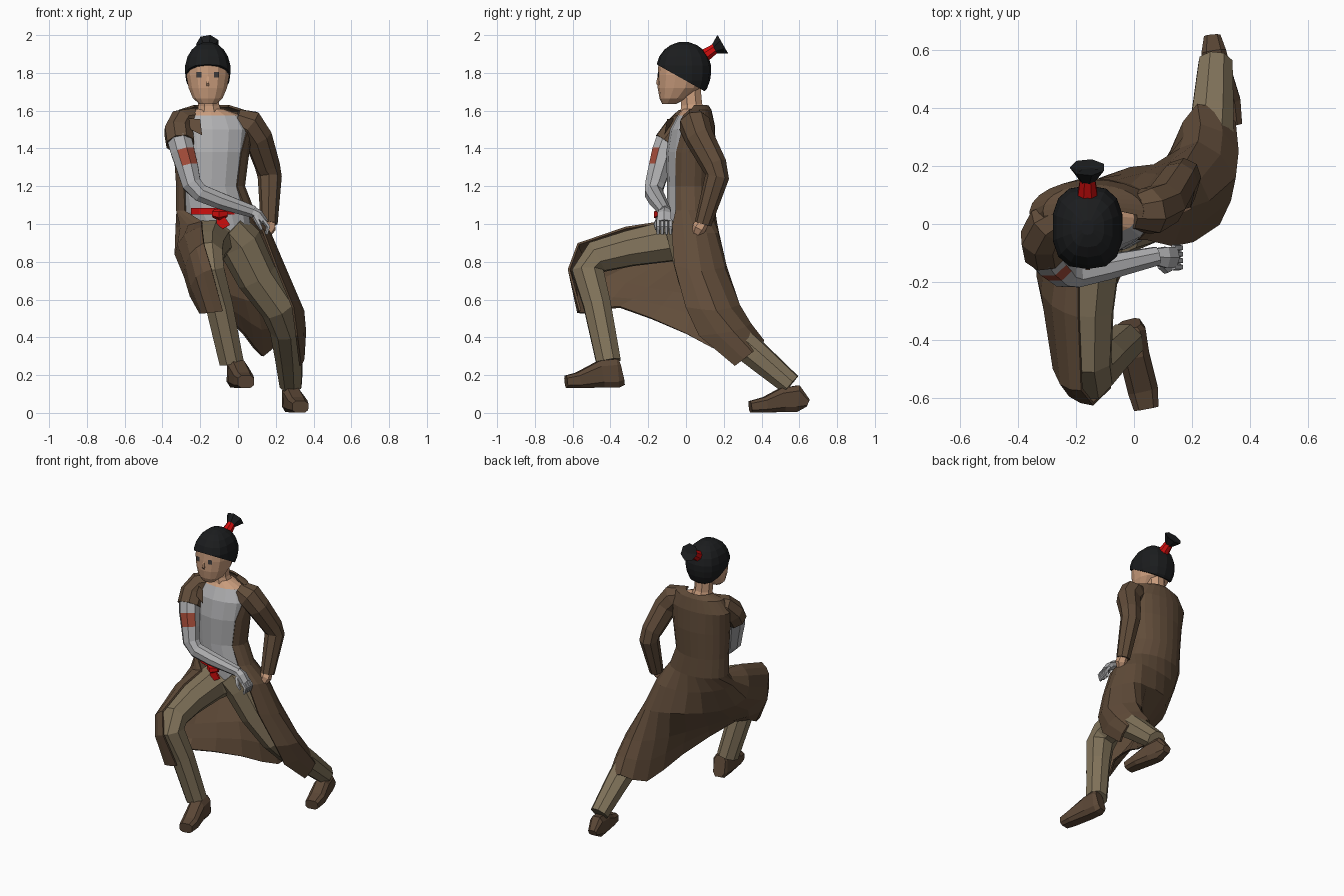
import bpy, bmesh, math
from mathutils import Vector as V

def mat(name, r, g, b):
    m = bpy.data.materials.new(name)
    m.diffuse_color = (r, g, b, 1)
    return m

COAT = mat("coat brown", .12, .073, .042)
PANTS = mat("trouser khaki", .225, .175, .105)
SKIN = mat("skin", .58, .33, .2)
SHIRT = mat("shirt grey", .43, .43, .44)
HAIR = mat("hair black", .011, .012, .013)
RED = mat("sash red", .62, .004, .004)
PATCH = mat("patch rust", .36, .07, .04)
BOOT = mat("boot brown", .105, .063, .037)
EYE = mat("eye dark", .05, .045, .045)

def skin(name, rings, material, closed=True, caps=True):
    """Join rows of points with quads."""
    bm = bmesh.new()
    rows = [[bm.verts.new(p) for p in r] for r in rings]
    n = len(rows[0])
    for a, b in zip(rows, rows[1:]):
        for i in range(n if closed else n - 1):
            j = (i + 1) % n
            bm.faces.new((a[i], a[j], b[j], b[i]))
    if closed and caps:
        bm.faces.new(rows[0])
        bm.faces.new(rows[-1])
    bmesh.ops.recalc_face_normals(bm, faces=bm.faces)
    me = bpy.data.meshes.new(name)
    bm.to_mesh(me)
    bm.free()
    ob = bpy.data.objects.new(name, me)
    bpy.context.collection.objects.link(ob)
    me.materials.append(material)
    return ob

def paint(ob, material, rule):
    ob.data.materials.append(material)
    k = len(ob.data.materials) - 1
    for p in ob.data.polygons:
        if rule(p.center, p.normal):
            p.material_index = k

def tube(name, pts, material, n=8, boxy=1.0):
    """Points are (x, y, z, radius) or (x, y, z, width radius, height radius)."""
    P = [V(p[:3]) for p in pts]
    rings, u = [], None
    for i, p in enumerate(pts):
        t = (P[min(i + 1, len(P) - 1)] - P[max(i - 1, 0)]).normalized()
        if u is None:
            u = t.cross(V((0, 0, 1)) if abs(t.z) < .8 else V((0, 1, 0)))
        u = (u - t * u.dot(t)).normalized()
        v = u.cross(t)
        ring = []
        for k in range(n):
            a = 2 * math.pi * (k + .5) / n
            c, s = [math.copysign(abs(f) ** boxy, f) for f in (math.cos(a), math.sin(a))]
            ring.append(P[i] + u * c * p[3] + v * s * p[-1])
        rings.append(ring)
    return skin(name, rings, material)

def stack(name, levels, material, n=12, boxy=1.0):
    """Levels are (z, cx, cy, rx, ry)."""
    rings = []
    for z, cx, cy, rx, ry in levels:
        ring = []
        for k in range(n):
            a = 2 * math.pi * (k + .5) / n
            c, s = [math.copysign(abs(f) ** boxy, f) for f in (math.cos(a), math.sin(a))]
            ring.append((cx + rx * c, cy + ry * s, z))
        rings.append(ring)
    return skin(name, rings, material)

# Shirt, with bare skin at the neckline
shirt = stack("shirt", [(.93, -.07, .01, .14, .1), (1.06, -.11, .02, .175, .12),
    (1.2, -.14, .02, .165, .12), (1.38, -.135, .02, .185, .125), (1.5, -.135, .025, .2, .11),
    (1.575, -.14, .04, .16, .085), (1.61, -.15, .04, .07, .06)], SHIRT, 14)
paint(shirt, SKIN, lambda c, n: c.z > 1.575)

# Coat: upper part from ellipses open at the front, skirt draped from leg to leg
def smooth_row(pts):
    q = [V(p) for p in pts]
    q = [2 * q[0] - q[1]] + q + [2 * q[-1] - q[-2]]
    out = []
    for i in range(1, len(q) - 2):
        out += [q[i], (9 * (q[i] + q[i + 1]) - q[i - 1] - q[i + 2]) / 16]
    return out + [q[-2]]

rows = []
for z, cx, cy, rx, ry, a0 in [(1.625, -.14, .05, .09, .065, 85), (1.6, -.14, .045, .17, .085, 78),
        (1.52, -.14, .037, .215, .11, 64), (1.38, -.14, .027, .195, .125, 52),
        (1.2, -.145, .025, .178, .12, 50), (1.07, -.12, .025, .203, .125, 52)]:
    angles = [math.radians(a0 + (360 - 2 * a0) * k / 16) for k in range(17)]
    rows.append([(cx - rx * math.sin(a), cy - ry * math.cos(a), z) for a in angles])
hips = [(-.19, -.13, 1.01), (-.26, -.12, .99), (-.325, -.04, .98), (-.265, .08, .97), (-.12, .15, .95),
        (.03, .17, .95), (.11, .15, .95), (.17, .05, .95), (.13, -.075, .97)]
thigh = [(-.19, -.32, .98), (-.28, -.28, .94), (-.33, -.18, .84), (-.26, -.01, .8), (-.1, .16, .8),
         (.07, .2, .78), (.17, .2, .77), (.255, .08, .75), (.2, -.06, .78)]
knee = [(-.18, -.57, .895), (-.25, -.55, .84), (-.28, -.42, .72), (-.2, -.2, .66), (-.04, .06, .62),
        (.1, .2, .58), (.22, .28, .57), (.345, .16, .54), (.29, .0, .56)]
shin = [(-.14, -.62, .76), (-.22, -.59, .72), (-.25, -.46, .62), (-.16, -.28, .6), (0, .03, .52),
        (.12, .22, .44), (.23, .34, .47), (.355, .25, .43), (.31, .07, .41)]
hem = [(-.08, -.56, .54), (-.16, -.57, .53), (-.2, -.48, .53), (-.13, -.35, .56), (.03, 0, .42),
       (.13, .25, .3), (.22, .41, .38), (.345, .35, .32), (.33, .26, .25)]
rows += [smooth_row(r) for r in (hips, thigh, knee, shin, hem)]
coat = skin("long_coat", rows, COAT, closed=False)
sol = coat.modifiers.new("thickness", 'SOLIDIFY')
sol.thickness, sol.offset = .012, 0
# Turned-over lapel
skin("lapel", [[(-.27, -.06, 1.56), (-.2, -.1, 1.555)], [(-.25, -.1, 1.5), (-.19, -.115, 1.47)]],
     COAT, closed=False)

# Trousers
tube("front_trouser_leg", [(-.1, .05, .94, .12), (-.15, -.08, .91, .115), (-.165, -.3, .87, .1),
    (-.165, -.47, .825, .092), (-.155, -.52, .75, .09), (-.1, -.47, .57, .078),
    (-.035, -.41, .27, .07)], PANTS)
tube("back_trouser_leg", [(-.06, 0, .98, .11), (.01, .03, .9, .12), (.1, .065, .72, .11),
    (.215, .11, .56, .1), (.255, .2, .45, .09), (.27, .38, .3, .077), (.28, .555, .15, .062)], PANTS)

# Boots
tube("front_boot", [(-.015, -.345, .215, .04, .072), (-.01, -.365, .21, .052, .08),
    (.0, -.45, .205, .055, .075), (.03, -.57, .172, .055, .044), (.042, -.635, .165, .045, .034)],
    BOOT, 8, .6)
tube("back_boot", [(.27, .645, .052, .03, .022), (.275, .59, .075, .045, .075),
    (.29, .51, .067, .052, .067), (.315, .42, .043, .055, .043), (.33, .34, .032, .045, .032)],
    BOOT, 8, .6)

# Sash across the front with knot and tails
sash = [[(-.13 + .155 * math.sin(a), .015 - .142 * math.cos(a), z)
         for a in [math.radians(d) for d in (-50, -30, -10, 10, 30, 46)]] for z in (1.05, 1.085)]
skin("sash", sash, RED, closed=False)
tube("sash_knot", [(-.13, -.13, 1.055, .022), (-.1, -.142, 1.05, .032), (-.06, -.13, 1.055, .02)], RED, 6)
for x, z in ((-.1, .955), (-.06, .985)):
    tube("sash_tail", [(-.095, -.14, 1.05, .02, .008), (x, -.14, z, .03, .008)], RED, 4)

# Left arm in its sleeve, hand at the hip
tube("long_sleeve", [(-.01, .04, 1.555, .06), (.055, .045, 1.53, .085), (.105, .07, 1.46, .078),
    (.155, .15, 1.31, .068), (.168, .165, 1.25, .064), (.165, .09, 1.0, .045)], COAT)
tube("bare_hand", [(.165, .095, 1.02, .033), (.165, .07, .98, .038), (.15, .05, .94, .022)], SKIN, 6)

# Right arm: short sleeve, grey arm with a rust patch, gloved hand
tube("short_sleeve", [(-.23, .04, 1.56, .06), (-.295, .0, 1.54, .075), (-.315, -.05, 1.49, .08),
    (-.305, -.1, 1.425, .078)], COAT)
arm = tube("grey_arm", [(-.31, -.09, 1.45, .07), (-.292, -.117, 1.38, .068), (-.268, -.14, 1.3, .062),
    (-.245, -.165, 1.21, .055), (-.2, -.172, 1.165, .05), (-.1, -.15, 1.125, .047),
    (.08, -.11, 1.065, .034)], SHIRT)
paint(arm, PATCH, lambda c, n: 1.3 < c.z < 1.39 and n.dot(V((.5, -.85, 0))) > .8)
tube("glove_palm", [(.065, -.112, 1.07, .03), (.11, -.115, 1.05, .042, .025),
    (.14, -.115, 1.01, .04, .022)], SHIRT, 6)
for y in (-.148, -.126, -.104, -.082):
    tube("glove_finger", [(.135, y, 1.02, .012), (.16, y, .985, .012), (.15, y, .945, .009)], SHIRT, 5)
tube("glove_thumb", [(.09, -.14, 1.04, .015), (.11, -.16, 1.0, .013), (.125, -.155, .97, .009)], SHIRT, 5)

# Head and neck
tube("neck", [(-.15, .04, 1.55, .085), (-.155, .03, 1.63, .06), (-.16, .02, 1.74, .06)], SKIN)
stack("head", [(1.635, -.16, -.09, .045, .035), (1.665, -.16, -.065, .08, .075),
    (1.72, -.16, -.035, .104, .115), (1.79, -.16, -.02, .117, .13), (1.86, -.16, -.015, .115, .13),
    (1.92, -.16, -.01, .08, .09)], SKIN, 14, .9)
tube("nose", [(-.16, -.142, 1.8, .005), (-.16, -.151, 1.745, .011), (-.16, -.14, 1.725, .006)], SKIN, 4)
for s in (-1, 1):
    x = -.16 + s * .046
    skin("eye", [[(x - .013, -.146 + s * -.003, z), (x + .013, -.146 + s * .003, z)]
                 for z in (1.775, 1.806)], EYE, closed=False)

# Hair cap: rounded stack trimmed along a slanted hairline
levels = [(1.82 + .145 * math.sin(a), -.16, -.012, .123 * math.cos(a * f), .146 * math.cos(a * f))
          for a, f in [(math.radians(d), .72 if d < 0 else 1) for d in (-70, -45, -25, -8, 8, 27, 45, 62, 80)]]
hair = stack("hair_cap", levels, HAIR, 14, .78)
bm = bmesh.new()
bm.from_mesh(hair.data)
bmesh.ops.bisect_plane(bm, geom=bm.verts[:] + bm.edges[:] + bm.faces[:], plane_co=(0, -.15, 1.842),
                       plane_no=(0, -.56, -1), clear_outer=True)
bmesh.ops.holes_fill(bm, edges=[e for e in bm.edges if e.is_boundary])
bm.to_mesh(hair.data)
bm.free()

# Topknot
tube("hair_tie", [(-.16, .09, 1.885, .038), (-.16, .155, 1.93, .028)], RED)
tube("topknot", [(-.16, .145, 1.922, .024), (-.16, .195, 1.952, .062, .058),
                 (-.16, .185, 1.945, .02)], HAIR, 7)
